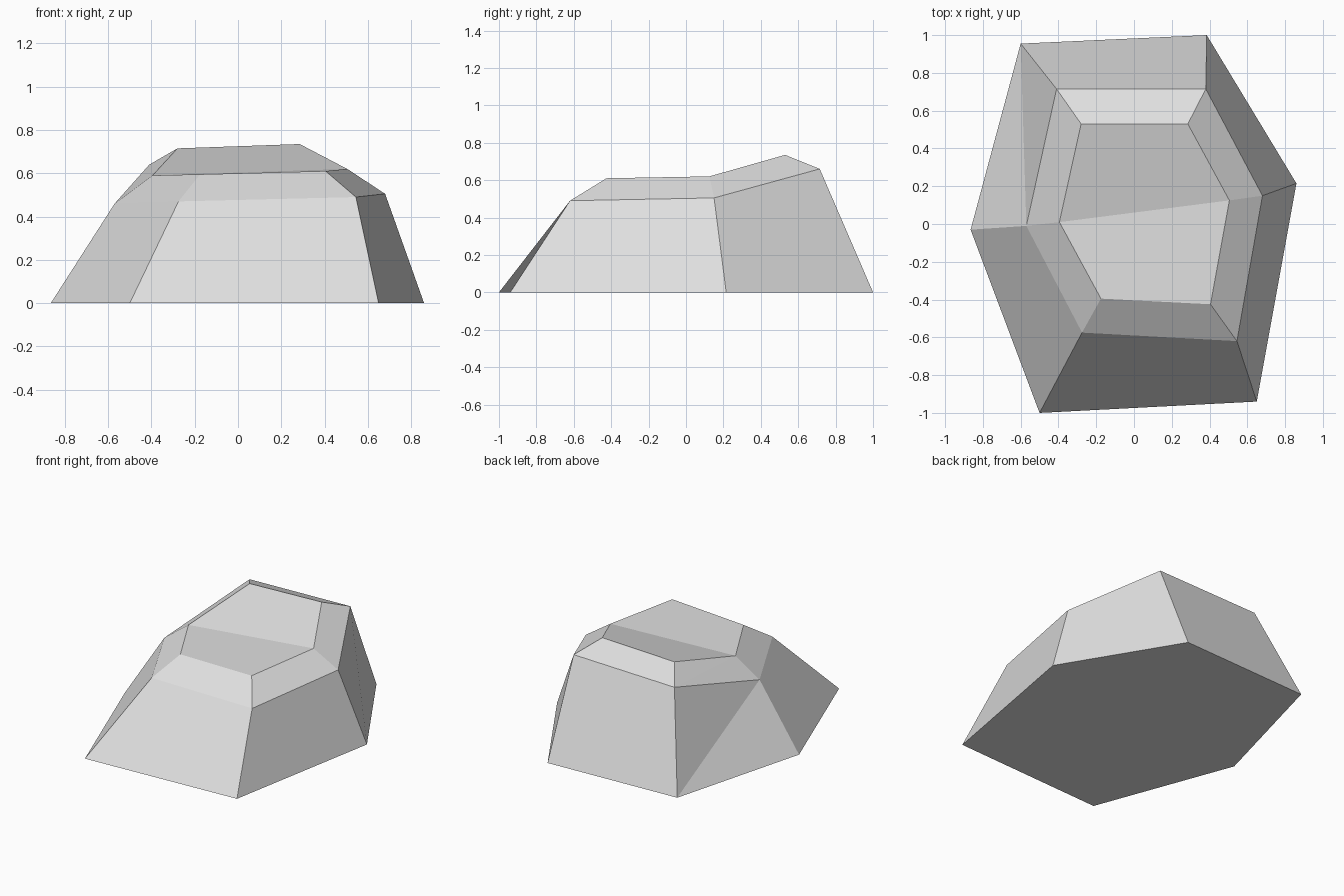
import bpy
import bmesh

cube = bpy.data.objects.get("Cube")
if cube:
    bpy.data.objects.remove(cube, do_unlink=True)

# Stone material
stone = bpy.data.materials.new("light grey stone")
stone.use_nodes = True
colour = (0.75, 0.75, 0.75, 1)
stone.diffuse_color = colour
stone.node_tree.nodes["Principled BSDF"].inputs["Base Color"].default_value = colour

# Six-sided outlines, counter-clockwise from the front right corner
base = [(-0.5, -1, 0), (0.65, -0.94, 0), (0.86, 0.215, 0),
        (0.385, 1, 0), (-0.6, 0.955, 0), (-0.865, -0.03, 0)]
shoulder = [(-0.275, -0.575, 0.47), (0.545, -0.62, 0.49), (0.68, 0.15, 0.505),
            (0.38, 0.715, 0.66), (-0.41, 0.715, 0.64), (-0.57, -0.01, 0.46)]
crown = [(-0.175, -0.395, 0.595), (0.405, -0.425, 0.61), (0.505, 0.125, 0.62),
         (0.285, 0.53, 0.735), (-0.28, 0.53, 0.715), (-0.395, 0.01, 0.59)]

bm = bmesh.new()
rings = [[bm.verts.new(p) for p in ring] for ring in (base, shoulder, crown)]


def bridge(lower, upper):
    """Join two outlines; the back right side folds along its diagonal."""
    for i in range(len(lower)):
        j = (i + 1) % len(lower)
        if i == 4:
            bm.faces.new((lower[i], lower[j], upper[j]))
            bm.faces.new((lower[i], upper[j], upper[i]))
        else:
            bm.faces.new((lower[i], lower[j], upper[j], upper[i]))


# Steep sides and bevelled shoulder
bridge(rings[0], rings[1])
bridge(rings[1], rings[2])

# Underside, flat front of the crown and rising back of the crown
bm.faces.new(reversed(rings[0]))
top = rings[2]
bm.faces.new((top[5], top[0], top[1], top[2]))
bm.faces.new(top[2:])
bm.normal_update()

mesh = bpy.data.meshes.new("rock")
bm.to_mesh(mesh)
bm.free()
mesh.materials.append(stone)
rock = bpy.data.objects.new("rock", mesh)
bpy.context.collection.objects.link(rock)
